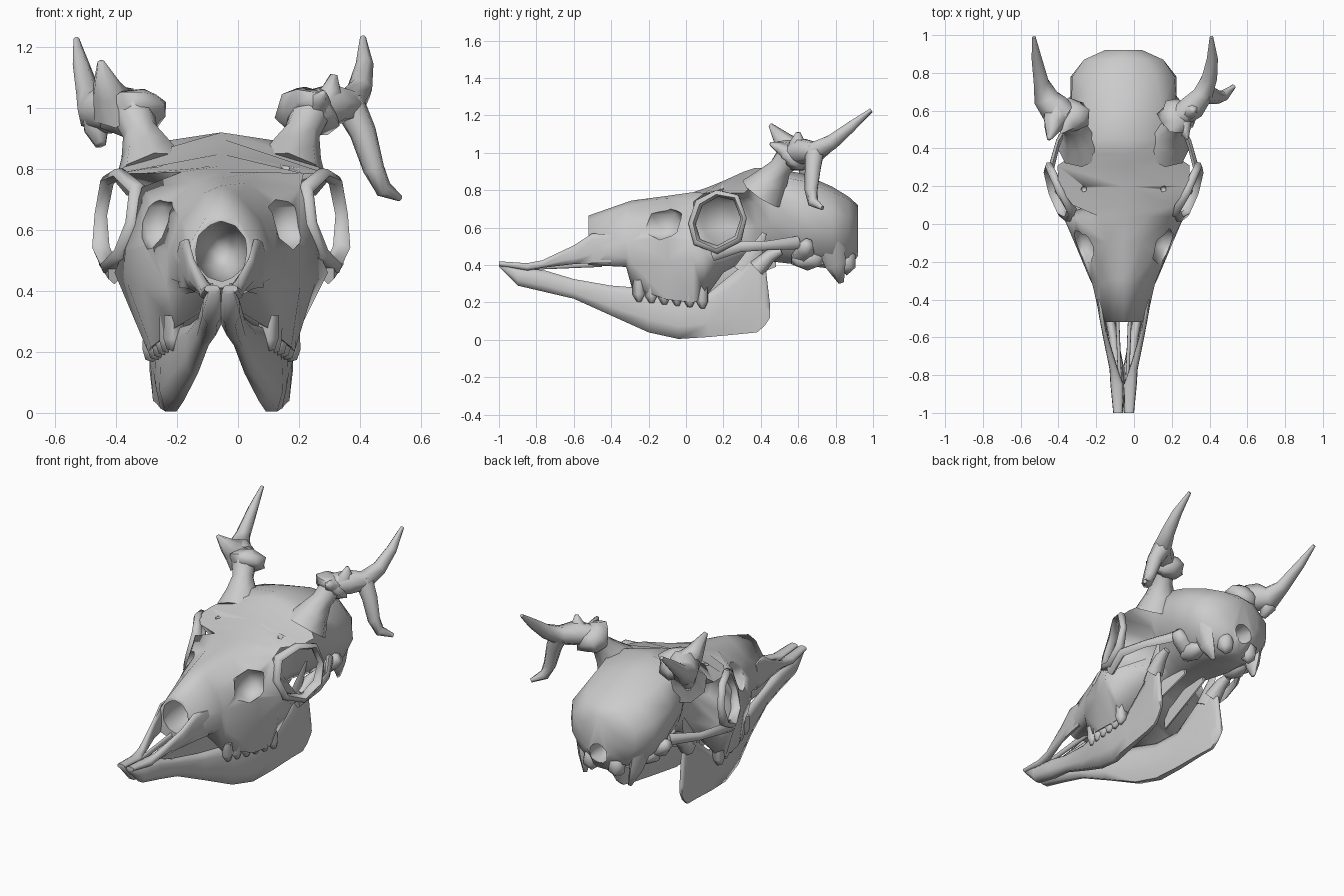
import bpy, bmesh, math, random
from mathutils import Vector

random.seed(4)
CX = -0.055  # the skull's own midline


def loft(name, rings, closed=False):
    bm = bmesh.new()
    vs = [[bm.verts.new(p) for p in r] for r in rings]
    n = len(vs[0])
    pairs = list(zip(vs, vs[1:])) + ([(vs[-1], vs[0])] if closed else [])
    for a, b in pairs:
        for i in range(n):
            bm.faces.new((a[i], a[(i + 1) % n], b[(i + 1) % n], b[i]))
    if not closed:
        bm.faces.new(vs[0])
        bm.faces.new(vs[-1])
    bmesh.ops.recalc_face_normals(bm, faces=bm.faces)
    me = bpy.data.meshes.new(name)
    bm.to_mesh(me)
    bm.free()
    ob = bpy.data.objects.new(name, me)
    bpy.context.collection.objects.link(ob)
    return ob


def tube(name, pts, sides=7, closed=False, widen=1.0, jitter=0.0):
    """Swept tube through (x, y, z, radius) points."""
    P = [Vector(p[:3]) for p in pts]
    n, rings = len(P), []
    for i, p in enumerate(P):
        a = P[(i - 1) % n] if closed or i else p
        b = P[(i + 1) % n] if closed or i < n - 1 else p
        t = (b - a).normalized()
        u = t.cross(Vector((1, 0, 0))).normalized()
        v = t.cross(u)
        ring = []
        for k in range(sides):
            ang = 2 * math.pi * k / sides
            r = pts[i][3] * (1 + random.uniform(-jitter, jitter))
            ring.append(p + u * r * math.cos(ang) + v * r * widen * math.sin(ang))
        rings.append(ring)
    return loft(name, rings, closed)


def side(pts, s):
    return [(CX + s * p[0], *p[1:]) for p in pts]


def blade(name, stations, s):
    """Bone strip along y from (y, x centre, z bottom, z top, thickness)."""
    rings = []
    for y, x, lo, hi, t in stations:
        h = hi - lo
        sec = [(-.25, 0), (.25, 0), (.5, .3), (.45, .8), (.2, 1), (-.2, 1), (-.45, .8), (-.5, .3)]
        rings.append([(CX + s * (x + a * t), y, lo + b * h) for a, b in sec])
    return loft(name, rings)


def ball(name, loc, scale, sub=2):
    bpy.ops.mesh.primitive_ico_sphere_add(subdivisions=sub, radius=1, location=loc)
    ob = bpy.context.object
    ob.name, ob.scale = name, scale
    return ob


# Skull half sections, top midline round to bottom midline: y, then (x, z)
face = [
    (-.52, (0, .665), (.05, .64), (.10, .56), (.12, .48), (.115, .42), (.07, .40), (0, .41)),
    (-.32, (0, .735), (.06, .71), (.13, .63), (.165, .53), (.165, .44), (.12, .39), (0, .40)),
    (-.29, (0, .745), (.06, .72), (.135, .64), (.175, .53), (.18, .41), (.15, .28), (0, .37)),
    (-.10, (0, .77), (.09, .755), (.20, .67), (.25, .55), (.26, .42), (.23, .215), (0, .35)),
    (.04, (0, .79), (.13, .79), (.26, .74), (.32, .53), (.31, .43), (.24, .20), (0, .35)),
    (.10, (0, .81), (.27, .785), (.19, .72), (.17, .58), (.35, .46), (.23, .22), (0, .36)),
    (.20, (0, .85), (.345, .785), (.15, .73), (.12, .60), (.33, .46), (.18, .36), (0, .39)),
]
cranium = [
    (.31, (0, .90), (.35, .785), (.19, .73), (.15, .60), (.14, .50), (.10, .42), (0, .42)),
    (.37, (0, .92), (.26, .845), (.23, .74), (.18, .61), (.15, .50), (.10, .42), (0, .42)),
    (.45, (0, .92), (.23, .885), (.25, .75), (.23, .62), (.17, .50), (.10, .42), (0, .42)),
    (.62, (0, .89), (.20, .85), (.28, .73), (.28, .60), (.22, .48), (.12, .40), (0, .40)),
    (.78, (0, .82), (.17, .79), (.27, .69), (.28, .58), (.22, .46), (.10, .38), (0, .38)),
    (.87, (0, .765), (.12, .75), (.21, .66), (.21, .55), (.15, .46), (.06, .38), (0, .38)),
    (.92, (0, .72), (.05, .71), (.10, .65), (.10, .57), (.08, .51), (.04, .45), (0, .45)),
]
rings = []
for y, *half in face + cranium:
    rings.append([(CX + x, y, z) for x, z in half] + [(CX - x, y, z) for x, z in half[-2:0:-1]])
skull = loft("skull", rings)

# Nasal cavity, opening for the spine, pits before the eyes, small brow holes
cutters = [ball("nasal_cutter", (CX, -.5, .53), (.088, .3, .1)),
           ball("spine_cutter", (CX, .93, .49), (.06, .2, .06))]
for s in (-1, 1):
    cutters.append(ball("pit_cutter", (CX + s * .215, -.12, .625), (.085, .12, .11), 1))
    cutters.append(ball("brow_cutter", (CX + s * .21, .185, .815), (.018, .018, .04), 1))
for c in cutters:
    c.hide_render = True
    m = skull.modifiers.new("cut", 'BOOLEAN')
    m.operation, m.object, m.solver = 'DIFFERENCE', c, 'EXACT'
    bpy.context.view_layer.objects.active = skull
    bpy.ops.object.modifier_apply(modifier=m.name)
    bpy.data.objects.remove(c)

rim = [(.29, .03, .62, .022), (.275, .07, .735, .025), (.335, .17, .785, .02), (.375, .27, .76, .02),
       (.395, .31, .65, .018), (.395, .28, .54, .025), (.37, .17, .48, .025), (.325, .06, .52, .025)]
arch = [(.35, .14, .46, .04), (.385, .29, .50, .03), (.345, .44, .505, .025), (.25, .60, .52, .035)]
jaw = [(-1, .022, .39, .41, .04), (-.9, .03, .29, .39, .065), (-.75, .035, .255, .37, .07),
       (-.6, .055, .22, .325, .05), (-.4, .09, .13, .29, .055), (-.2, .14, .04, .275, .07),
       (-.04, .165, .005, .235, .075), (.12, .185, .015, .25, .06), (.28, .2, .03, .38, .045),
       (.38, .215, .04, .44, .035), (.42, .22, .075, .44, .03), (.45, .225, .12, .18, .02)]
upper = [(-1, .03, .395, .42, .05), (-.85, .035, .37, .41, .07), (-.77, .052, .385, .425, .045),
         (-.6, .095, .405, .505, .028), (-.5, .113, .41, .57, .03), (-.4, .13, .41, .56, .03)]
for s, n in ((-1, "left"), (1, "right")):
    tube("eye_rim_" + n, side(rim, s), 5, closed=True, widen=1.2)
    tube("cheek_arch_" + n, side(arch, s), 6, widen=.6)
    blade("lower_jaw_" + n, jaw, s)
    tube("jaw_hinge_" + n, side([(.22, .38, .38, .05), (.23, .45, .45, .035), (.235, .51, .475, .02)], s), 6)
    tube("jaw_prong_" + n, side([(.2, .31, .36, .06), (.21, .37, .47, .04), (.22, .42, .57, .012)], s), 6, widen=.3)
    blade("upper_jaw_tip_" + n, upper, s)
    blade("palate_bar_" + n, [(-.82, .02, .375, .40, .02), (-.45, .035, .39, .43, .02)], s)
    blade("throat_plate_" + n, [(.1, .1, .25, .4, .02), (.25, .085, .30, .44, .02), (.48, .07, .39, .44, .02)], s)
    # Skull base
    ball("neck_joint_" + n, (CX + s * .085, .86, .42), (.055, .055, .075), 1)
    ball("ear_bulb_" + n, (CX + s * .16, .65, .43), (.065, .1, .06), 1)
    tube("ear_tube_" + n, side([(.16, .62, .46, .06), (.24, .64, .49, .05), (.28, .65, .52, .03)], s), 6)
    tube("base_spike_" + n, side([(.19, .77, .52, .08), (.17, .80, .4, .055), (.15, .83, .305, .015)], s), 6, widen=.6)
    # Cheek teeth
    for i in range(6):
        y, x, z = -.25 + i * .068, .155 + .014 * i, .24 - .007 * i
        tube("upper_tooth_" + n, side([(x, y, .32, .034), (x, y, z, .034), (x + .01, y, z - .035, .014)], s), 5, jitter=.1)

# Antlers: pedicle, burr, beam and points
tube("left_pedicle", [(-.275, .41, .78, .13), (-.295, .46, .855, .09), (-.32, .505, .92, .06), (-.345, .55, .98, .07)], 8)
tube("left_burr", [(-.33, .54, .945, .06), (-.34, .56, .965, .1), (-.345, .58, 1.01, .1), (-.355, .595, 1.035, .05)], 9, jitter=.18)
tube("left_beam", [(-.36, .57, 1.0, .07), (-.42, .61, 1.0, .085), (-.465, .67, .99, .07), (-.49, .75, 1.04, .042),
                   (-.515, .88, 1.14, .028), (-.53, .99, 1.225, .01)])
tube("left_brow_point", [(-.40, .58, 1.0, .09), (-.425, .53, 1.06, .055), (-.45, .45, 1.15, .012)], 6, jitter=.15)
tube("left_stub", [(-.46, .65, 1.0, .06), (-.465, .65, .93, .045), (-.45, .62, .88, .02)], 6)
tube("right_pedicle", [(.165, .41, .78, .13), (.185, .46, .855, .09), (.21, .505, .92, .06), (.235, .55, .98, .065)], 8)
tube("right_burr", [(.22, .54, .95, .06), (.225, .56, .965, .095), (.23, .58, 1.01, .1), (.24, .595, 1.04, .05)], 9, jitter=.18)
tube("right_beam", [(.24, .57, 1.0, .06), (.31, .62, 1.01, .07), (.365, .69, 1.01, .055), (.40, .78, 1.06, .042),
                    (.415, .88, 1.14, .03), (.41, .99, 1.23, .01)])
tube("right_point", [(.36, .69, 1.02, .055), (.41, .68, .92, .045), (.445, .67, .80, .036), (.475, .68, .735, .03), (.53, .73, .705, .012)])
tube("right_brow_point", [(.28, .60, 1.0, .07), (.305, .60, 1.06, .04), (.315, .60, 1.11, .012)], 6, jitter=.15)
tube("right_front_point", [(.26, .55, 1.0, .05), (.27, .49, 1.03, .03), (.28, .45, 1.05, .01)], 5)

# Smooth shading with sharp creases
bpy.ops.object.select_all(action='SELECT')
bpy.context.view_layer.objects.active = skull
bpy.ops.object.shade_smooth_by_angle(angle=math.radians(75))
